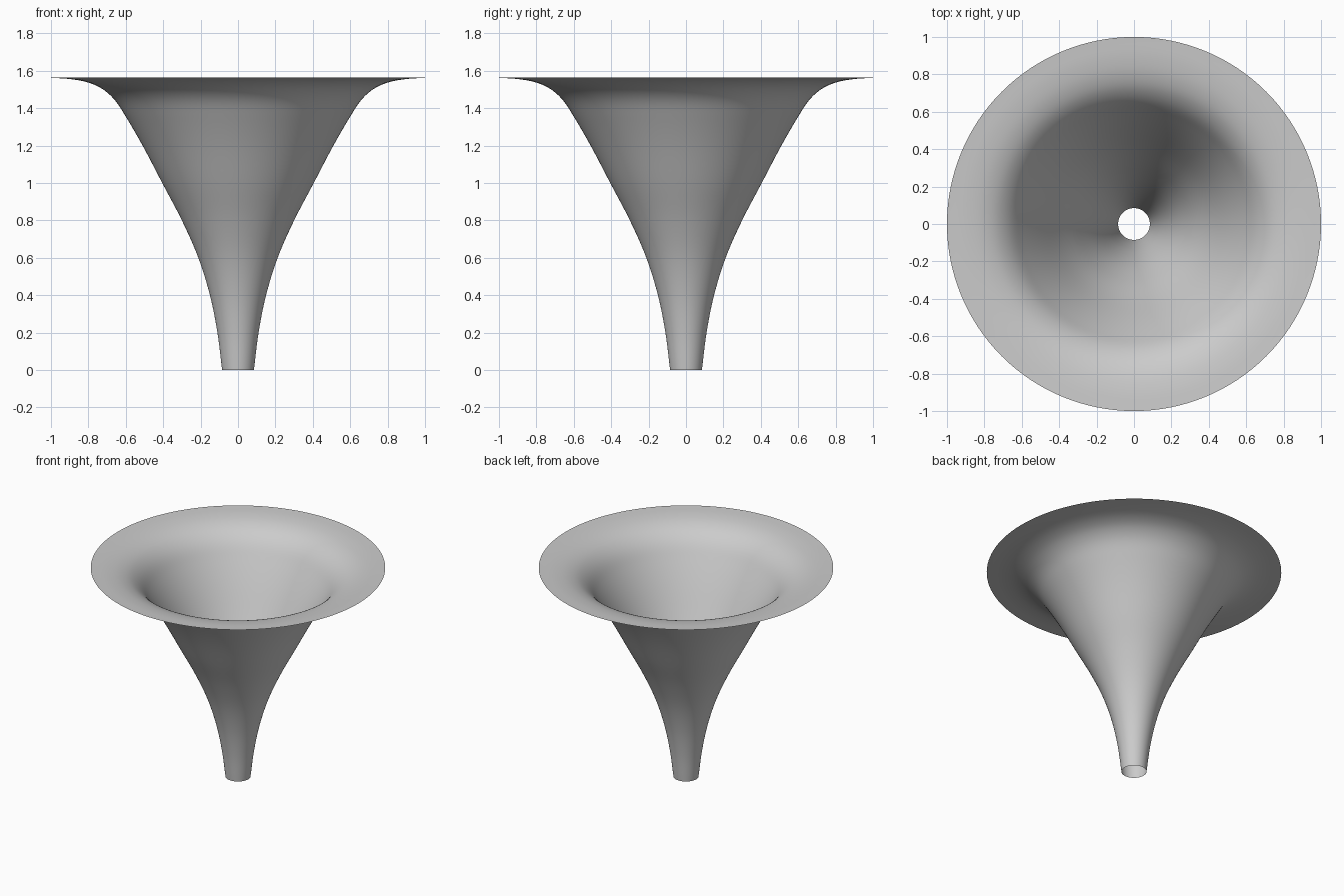
import bpy
import bmesh
import math
from mathutils import Vector
from mathutils.geometry import interpolate_bezier

cube = bpy.data.objects.get("Cube")
if cube:
    bpy.data.objects.remove(cube, do_unlink=True)

SEGMENTS = 128
STEPS = 6

# Horn outline as (radius, height), from the narrow throat to the flared rim
OUTLINE = [
    (0.085, 0.0), (0.11, 0.2), (0.15, 0.4), (0.212, 0.6), (0.30, 0.8),
    (0.405, 1.0), (0.51, 1.2), (0.60, 1.355), (0.66, 1.445), (0.725, 1.503),
    (0.80, 1.537), (0.89, 1.555), (1.0, 1.563),
]


def smooth_outline(points):
    """Pass a smooth curve through the outline points."""
    pts = [Vector((r, 0, z)) for r, z in points]
    last = len(pts) - 1
    path = [pts[0]]
    for i in range(last):
        a, b = pts[i], pts[i + 1]
        before, after = pts[max(i - 1, 0)], pts[min(i + 2, last)]
        span = (b - a).length
        lean_a = (b - before).normalized() * span / 3
        lean_b = (after - a).normalized() * span / 3
        path += interpolate_bezier(a, a + lean_a, b - lean_b, b, STEPS + 1)[1:]
    return path


# Flared horn: an open thin sheet spun around the vertical axis
bm = bmesh.new()
verts = [bm.verts.new(p) for p in smooth_outline(OUTLINE)]
edges = [bm.edges.new(pair) for pair in zip(verts, verts[1:])]
bmesh.ops.spin(bm, geom=verts + edges, cent=(0, 0, 0), axis=(0, 0, 1),
               angle=math.tau, steps=SEGMENTS)
bmesh.ops.remove_doubles(bm, verts=bm.verts, dist=0.0001)
bmesh.ops.recalc_face_normals(bm, faces=bm.faces)
for face in bm.faces:
    face.smooth = True

mesh = bpy.data.meshes.new("flared_horn")
bm.to_mesh(mesh)
bm.free()
horn = bpy.data.objects.new("flared_horn", mesh)
bpy.context.collection.objects.link(horn)

# Plain grey finish
grey = bpy.data.materials.new("light_grey")
grey.use_nodes = True
colour = (0.6, 0.6, 0.6, 1)
grey.diffuse_color = colour
grey.node_tree.nodes["Principled BSDF"].inputs["Base Color"].default_value = colour
mesh.materials.append(grey)
